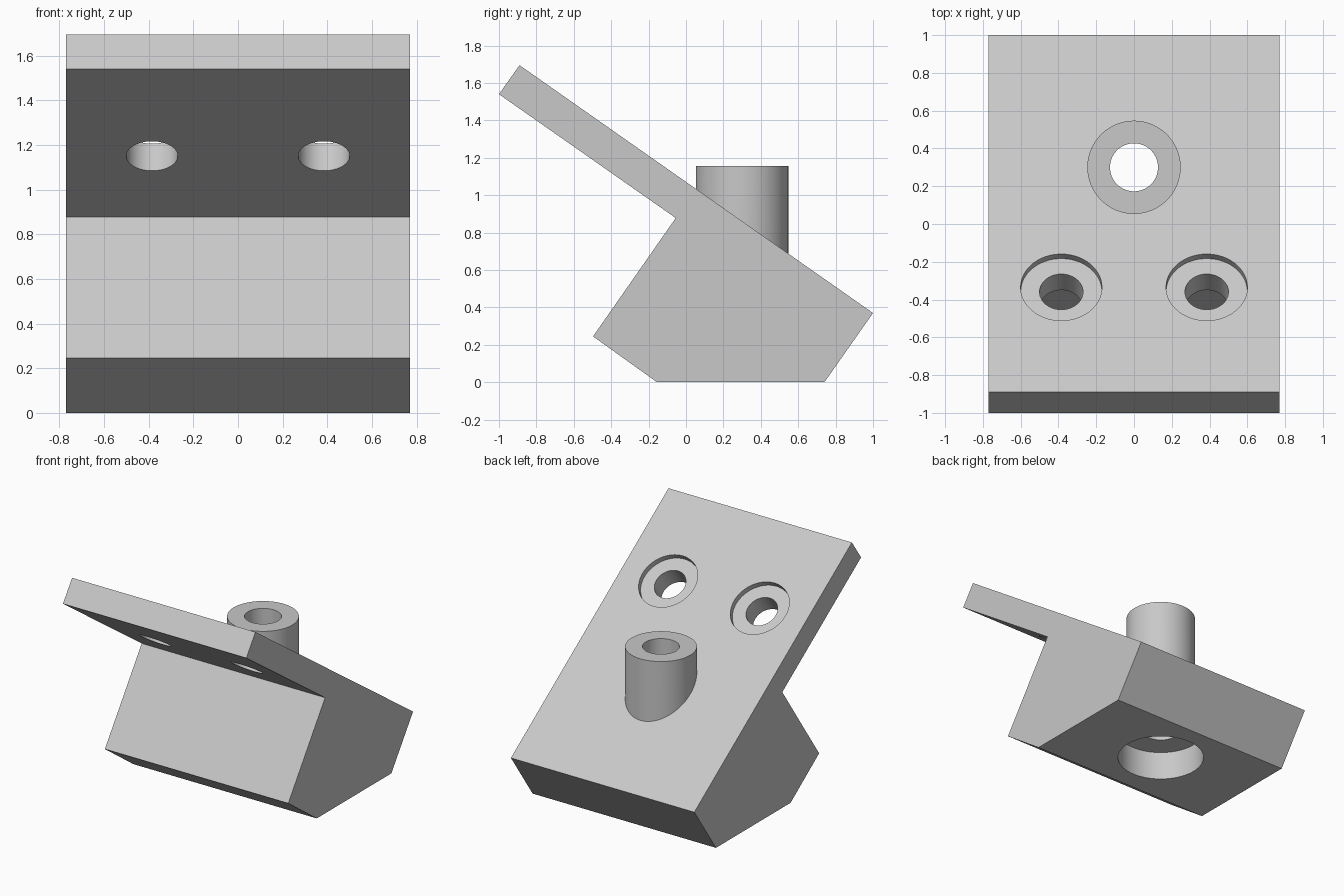
import bpy, bmesh, math
from mathutils import Vector

if "Cube" in bpy.data.objects:
    bpy.data.objects.remove(bpy.data.objects["Cube"])

HALF_W = 0.77
TILT = math.atan2(1.325, 1.89)           # slope of the mounting plate
NORMAL = Vector((0, math.sin(TILT), math.cos(TILT)))

grey = bpy.data.materials.new("light_grey")
grey.diffuse_color = (0.58, 0.58, 0.58, 1)
grey.use_nodes = True
grey.node_tree.nodes["Principled BSDF"].inputs["Base Color"].default_value = grey.diffuse_color


def cylinder(name, radius, start, end):
    """Cylinder running between two points."""
    start, end = Vector(start), Vector(end)
    axis = end - start
    bpy.ops.mesh.primitive_cylinder_add(vertices=96, radius=radius, depth=axis.length,
                                        location=(start + end) / 2)
    ob = bpy.context.object
    ob.name = name
    ob.rotation_euler = axis.to_track_quat('Z', 'Y').to_euler()
    return ob


def combine(target, tool, operation):
    mod = target.modifiers.new(tool.name, 'BOOLEAN')
    mod.operation = operation
    mod.solver = 'EXACT'
    mod.object = tool
    bpy.context.view_layer.objects.active = target
    bpy.ops.object.modifier_apply(modifier=mod.name)
    bpy.data.objects.remove(tool, do_unlink=True)


# Angled block with its overhanging plate: side profile extruded along x
profile = [(-1, 1.54), (-0.89, 1.695), (1, 0.37), (0.74, 0),
           (-0.155, 0), (-0.497, 0.245), (-0.055, 0.878)]
bm = bmesh.new()
face = bm.faces.new([bm.verts.new((-HALF_W, y, z)) for y, z in profile])
ext = bmesh.ops.extrude_face_region(bm, geom=[face])
bmesh.ops.translate(bm, vec=(2 * HALF_W, 0, 0),
                    verts=[g for g in ext["geom"] if isinstance(g, bmesh.types.BMVert)])
bmesh.ops.recalc_face_normals(bm, faces=bm.faces)
mesh = bpy.data.meshes.new("angled_bracket")
bm.to_mesh(mesh)
bm.free()
bracket = bpy.data.objects.new("angled_bracket", mesh)
bpy.context.collection.objects.link(bracket)

# Upright boss with a through bore and a wide recess underneath
combine(bracket, cylinder("boss", 0.247, (0, 0.3, 0.4), (0, 0.3, 1.155)), 'UNION')
combine(bracket, cylinder("boss_bore", 0.127, (0, 0.3, -0.2), (0, 0.3, 1.4)), 'DIFFERENCE')
combine(bracket, cylinder("base_recess", 0.308, (0, 0.3, -0.2), (0, 0.3, 0.22)), 'DIFFERENCE')

# Pair of counterbored screw holes square to the plate
for x in (-0.385, 0.385):
    top = Vector((x, -0.335, 1.306))
    combine(bracket, cylinder("screw_hole", 0.115, top - NORMAL * 0.35, top + NORMAL * 0.2), 'DIFFERENCE')
    combine(bracket, cylinder("counterbore", 0.215, top - NORMAL * 0.042, top + NORMAL * 0.2), 'DIFFERENCE')

# Smooth bores, crisp edges
bracket.data.materials.clear()
bracket.data.materials.append(grey)
for p in bracket.data.polygons:
    p.material_index = 0
bpy.ops.object.select_all(action='DESELECT')
bracket.select_set(True)
bpy.context.view_layer.objects.active = bracket
bpy.ops.object.shade_smooth_by_angle(angle=math.radians(30))
